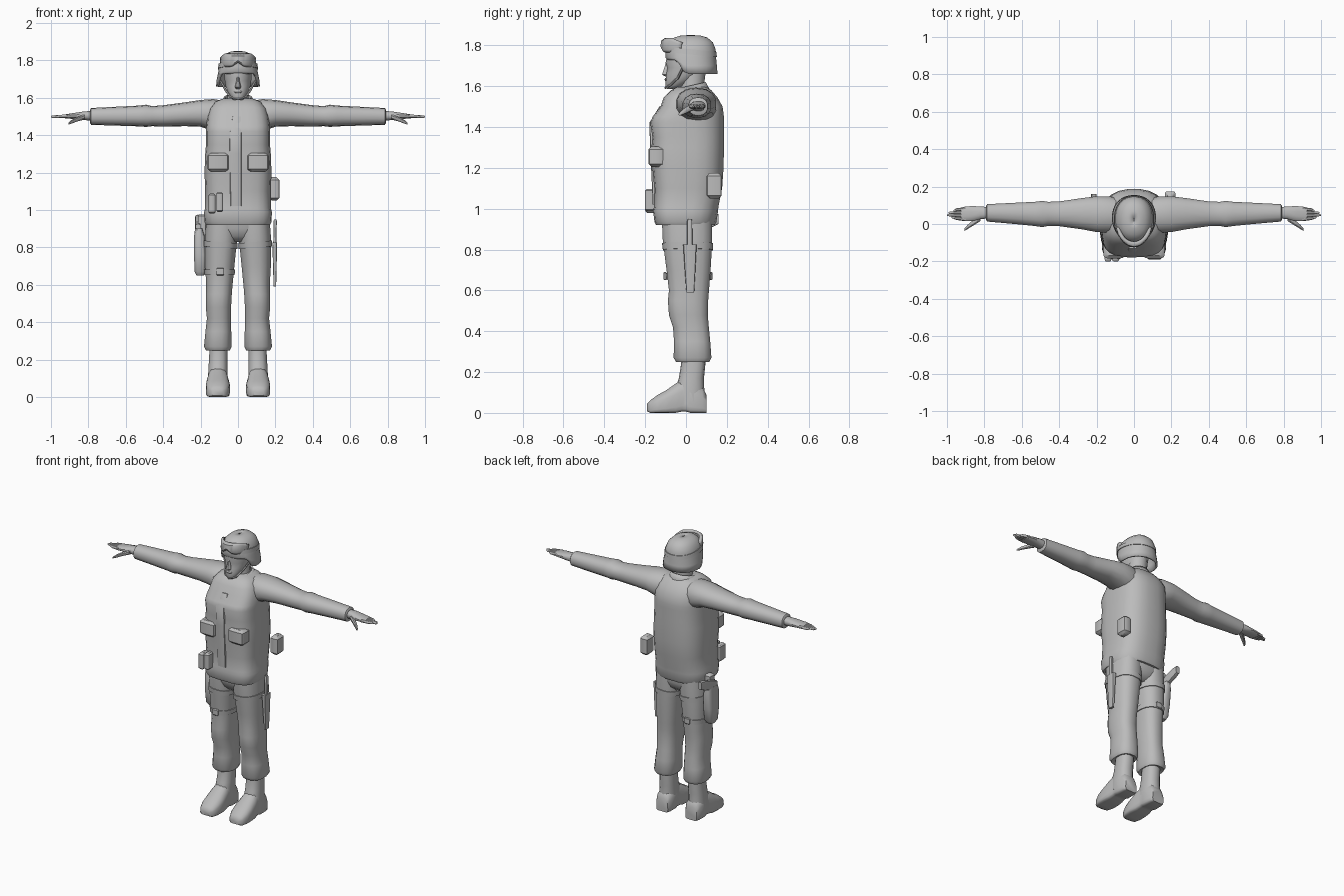
import bpy, bmesh, math

grey = bpy.data.materials.new("plain_grey")
grey.diffuse_color = (0.5, 0.5, 0.5, 1)


def finish(name, bm, mirror=False, thick=0):
    bmesh.ops.recalc_face_normals(bm, faces=bm.faces)
    me = bpy.data.meshes.new(name)
    bm.to_mesh(me)
    bm.free()
    me.materials.append(grey)
    ob = bpy.data.objects.new(name, me)
    bpy.context.collection.objects.link(ob)
    if thick:
        m = ob.modifiers.new("thickness", 'SOLIDIFY')
        m.thickness = thick
    if mirror:
        ob.modifiers.new("mirror", 'MIRROR')
    return ob


def loft(name, axis, rows, n=16, p=2.4, p2=None, mirror=False, cap=True, rule=None, thick=0):
    """Skin rounded sections; each row is (position, u0, u1, v0, v1). p2 squares the low-v half."""
    bm = bmesh.new()
    rings = []
    for t, u0, u1, v0, v1 in rows:
        ring = []
        for i in range(n):
            a = 2 * math.pi * (i + 0.5) / n
            c, s = math.cos(a), math.sin(a)
            e = 2 / (p2 if p2 and s < 0 else p)
            u = (u0 + u1) / 2 + (u1 - u0) / 2 * math.copysign(abs(c) ** e, c)
            v = (v0 + v1) / 2 + (v1 - v0) / 2 * math.copysign(abs(s) ** e, s)
            co = {'x': (t, u, v), 'y': (u, t, v), 'z': (u, v, t)}[axis]
            ring.append(bm.verts.new(rule(*co) if rule else co))
        rings.append(ring)
    for r, q in zip(rings, rings[1:]):
        for i in range(n):
            j = (i + 1) % n
            bm.faces.new((r[i], r[j], q[j], q[i]))
    if cap:
        bm.faces.new(rings[0])
        bm.faces.new(rings[-1])
    return finish(name, bm, mirror, thick)


def sym(*rows):
    return [(z, -h, h, y0, y1) for z, h, y0, y1 in rows]


def soft_box(name, x0, x1, y0, y1, z0, z1, r=0.01, mirror=False):
    """Block with chamfered top and bottom and rounded corners."""
    inner = (x0 + r, x1 - r, y0 + r, y1 - r)
    full = (x0, x1, y0, y1)
    return loft(name, 'z', [(z0, *inner), (z0 + r, *full), (z1 - r, *full), (z1, *inner)],
                n=12, p=6, mirror=mirror)


# jacket and vest
loft("vest", 'z', sym(
    (0.92, .172, -.148, .142), (0.935, .18, -.155, .15), (0.99, .182, -.162, .158),
    (1.01, .176, -.157, .16), (1.10, .176, -.156, .178), (1.20, .18, -.165, .185),
    (1.30, .176, -.17, .187), (1.35, .172, -.165, .187), (1.42, .172, -.176, .187),
    (1.45, .17, -.165, .187), (1.50, .165, -.125, .18), (1.545, .15, -.11, .155),
    (1.58, .12, -.075, .125), (1.597, .075, -.04, .10)), n=24, p=2.6, p2=3.6)
loft("front_placket", 'z', [(1.02, -.04, .02, -.163, -.12), (1.2, -.045, .02, -.171, -.12),
     (1.3, -.045, .02, -.176, -.12), (1.42, -.045, .02, -.18, -.12),
     (1.5, -.03, .015, -.131, -.09)], n=12, p=6)


# collar: higher at the back, notched in front
def collar_rule(x, y, z):
    notch = 0.03 * max(0, 1 - abs(x) / 0.05) if y < 0 else 0
    return x, y, z + 0.22 * (y - 0.04) - notch


loft("collar", 'z', sym((1.545, .115, -.085, .13), (1.585, .085, -.062, .108),
     (1.607, .074, -.045, .098)), n=20, p=2.2, cap=False, rule=collar_rule, thick=0.01)

# sleeves
loft("sleeve", 'x', [
    (.06, -.03, .13, 1.42, 1.58), (.13, -.05, .15, 1.42, 1.593), (.20, -.045, .15, 1.445, 1.588),
    (.28, -.03, .14, 1.448, 1.576), (.40, -.013, .122, 1.446, 1.560), (.46, -.012, .12, 1.448, 1.555),
    (.49, -.018, .125, 1.444, 1.563), (.53, -.012, .12, 1.447, 1.558), (.65, 0, .114, 1.451, 1.552),
    (.785, .012, .107, 1.455, 1.545), (.79, .02, .10, 1.463, 1.538)], n=14, p=2.3, mirror=True)

# hands
loft("palm", 'x', [(.77, .03, .09, 1.475, 1.53), (.82, .025, .095, 1.48, 1.528),
     (.87, .014, .097, 1.486, 1.52), (.91, .014, .093, 1.488, 1.514),
     (.925, .018, .09, 1.49, 1.511)], n=12, mirror=True)
for i, (tip, drift) in enumerate([(.975, .012), (1.0, .005), (.993, -.003), (.965, -.01)]):
    y = .014 + .0195 * i
    loft(f"finger_{i + 1}", 'x', [(.90, y, y + .019, 1.491, 1.513),
         (.95, y + drift * .6, y + .018 + drift * .6, 1.491, 1.509),
         (tip - .006, y + .003 + drift, y + .016 + drift, 1.492, 1.506),
         (tip, y + .006 + drift, y + .013 + drift, 1.496, 1.503)], n=8, mirror=True)
loft("thumb", 'x', [(.82, .015, .055, 1.483, 1.512), (.86, -.01, .022, 1.472, 1.498),
     (.89, -.028, -.004, 1.461, 1.482), (.905, -.037, -.022, 1.457, 1.469)], n=8, mirror=True)

# trousers
loft("trouser_seat", 'z', sym((.83, .06, -.07, .08), (.86, .12, -.10, .115),
     (.90, .165, -.115, .128), (.96, .17, -.12, .13)), n=20, p=2.6)
loft("trouser_leg", 'z', [
    (.95, .002, .17, -.12, .13), (.85, .002, .178, -.116, .13), (.80, .008, .178, -.11, .128),
    (.70, .018, .177, -.097, .122), (.60, .028, .171, -.085, .114), (.55, .032, .173, -.09, .11),
    (.48, .036, .173, -.085, .108), (.42, .037, .167, -.065, .113), (.35, .035, .175, -.06, .12),
    (.27, .033, .183, -.062, .126), (.25, .042, .172, -.05, .116), (.26, .06, .15, -.02, .09)],
    n=16, p=2.5, mirror=True)

# boots
loft("boot_shaft", 'z', [(.30, .058, .152, -.022, .092), (.24, .056, .154, -.024, .095),
     (.17, .055, .158, -.035, .088), (.10, .054, .162, -.06, .09),
     (.04, .055, .162, -.06, .095)], n=14, mirror=True)
loft("boot_foot", 'y', [
    (-.19, .08, .14, .008, .045), (-.175, .06, .158, 0, .062), (-.14, .047, .17, 0, .088),
    (-.10, .043, .172, 0, .11), (-.05, .048, .168, 0, .145), (-.02, .053, .162, .006, .165),
    (.0, .055, .16, .006, .165), (.02, .053, .162, 0, .16), (.08, .055, .16, 0, .13),
    (.10, .065, .15, 0, .09)], n=16, p=2.3, p2=7, mirror=True)

# thigh straps
loft("upper_thigh_strap", 'z', [(.798, .002, .183, -.115, .133), (.83, 0, .183, -.119, .135)],
     p=2.5, mirror=True, rule=lambda x, y, z: (x, y, z + .08 * (x - .1)))
loft("lower_thigh_strap", 'z', [(.652, -.179, -.017, -.097, .124), (.682, -.182, -.014, -.1, .126)],
     p=2.5)
for y in (-.102, .122):
    soft_box("strap_buckle", -.115, -.075, y - .008, y + .008, .65, .69, .004)

# holster with pistol
loft("holster", 'z', [(.65, -.222, -.182, -.005, .045), (.67, -.232, -.172, -.02, .06),
     (.76, -.236, -.17, -.03, .075), (.86, -.235, -.178, -.03, .085), (.90, -.23, -.19, -.02, .08)],
     n=12, p=4)
loft("pistol_grip", 'y', [(-.01, -.228, -.2, .88, .925), (.06, -.23, -.198, .885, .95),
     (.12, -.23, -.198, .905, .97), (.16, -.229, -.2, .925, .975)], n=10, p=4)
soft_box("holster_hanger", -.215, -.17, .0, .05, .84, .975, .008)

# knife and sheath
loft("knife_sheath", 'z', [(.59, .19, .204, .002, .04), (.70, .187, .207, -.006, .046),
     (.825, .183, .209, -.014, .052)], n=10, p=5)
loft("knife_handle", 'z', [(.82, .188, .205, .005, .032), (.94, .19, .208, .006, .03),
     (.95, .192, .206, .01, .027)], n=10, p=3)

# pouches
soft_box("side_pouch", .165, .222, .10, .175, 1.05, 1.175, .015)
for i, x in enumerate((-.157, -.116)):
    soft_box(f"magazine_pouch_{i + 1}", x, x + .036, -.2, -.13, .98 + .008 * i, 1.088 + .008 * i, .008)
soft_box("chest_pouch", .05, .163, -.184, -.10, 1.205, 1.305, .014, True)

# neck and head
loft("neck", 'z', sym((1.52, .07, -.05, .10), (1.60, .058, -.028, .088), (1.70, .06, -.03, .1)), n=14, p=2)
loft("head", 'z', sym((1.587, .022, -.094, -.055), (1.60, .04, -.102, -.01), (1.63, .056, -.1, .04),
     (1.66, .067, -.098, .08), (1.69, .072, -.092, .1), (1.715, .074, -.102, .11),
     (1.77, .07, -.09, .1)), n=16, p=2.1)
loft("nose", 'z', sym((1.648, .012, -.104, -.08), (1.657, .018, -.119, -.08), (1.69, .009, -.107, -.08),
     (1.715, .007, -.1, -.08)), n=8, p=2)
loft("lips", 'z', sym((1.624, .014, -.102, -.08), (1.632, .022, -.106, -.08), (1.64, .014, -.102, -.08)), n=8)


# helmet: lower edge cut up above the face
def helmet_rule(x, y, z):
    f = min(1, max(0, (-.005 - y) / .04))
    return x, y, z + (max(z, 1.735) - z) * f * .9


loft("helmet", 'z', sym((1.66, .118, -.088, .155), (1.70, .114, -.095, .152), (1.74, .106, -.102, .148),
     (1.78, .1, -.1, .146), (1.815, .086, -.085, .132), (1.838, .062, -.058, .105),
     (1.848, .035, -.025, .07), (1.85, .004, .015, .03)), n=28, p=2.2, cap=False,
     rule=helmet_rule, thick=0.012)
loft("goggle_strap", 'z', sym((1.752, .108, -.105, .152), (1.778, .104, -.104, .15)), n=28, p=2.2,
     rule=lambda x, y, z: (x, y, z - .1 * (y - .05)))

# goggles: curved lens with a nose notch
bm = bmesh.new()
cols = []
for i in range(17):
    a = math.radians(-72 + 9 * i)
    s, c = math.sin(a), math.cos(a)
    taper = max(0, abs(a) - .8) * .04
    low = 1.765 + .022 * max(0, 1 - abs(a) / .35) + taper
    high = 1.836 - 1.2 * taper
    cols.append([bm.verts.new((.1 * s, .02 - (.145 - k) * c, z))
                 for z, k in ((low, .008), (low + .012, 0), (high - .012, .005), (high, .022))])
for p, q in zip(cols, cols[1:]):
    for j in range(3):
        bm.faces.new((p[j], q[j], q[j + 1], p[j + 1]))
finish("goggles", bm, thick=0.018)

# chin strap
cu = bpy.data.curves.new("chin_strap", 'CURVE')
cu.dimensions = '3D'
cu.bevel_depth, cu.bevel_resolution = .006, 1
pts = [(.092, -.015, 1.69), (.066, -.04, 1.64), (.04, -.08, 1.603), (0, -.1, 1.592)]
pts += [(-x, y, z) for x, y, z in pts[-2::-1]]
sp = cu.splines.new('POLY')
sp.points.add(len(pts) - 1)
for pt, co in zip(sp.points, pts):
    pt.co = (*co, 1)
strap = bpy.data.objects.new("chin_strap", cu)
bpy.context.collection.objects.link(strap)
cu.materials.append(grey)
bpy.context.view_layer.objects.active = strap
strap.select_set(True)
bpy.ops.object.convert(target='MESH')

# smooth shading with sharp edges kept
bpy.ops.object.select_all(action='SELECT')
bpy.ops.object.shade_smooth_by_angle(angle=math.radians(42))
